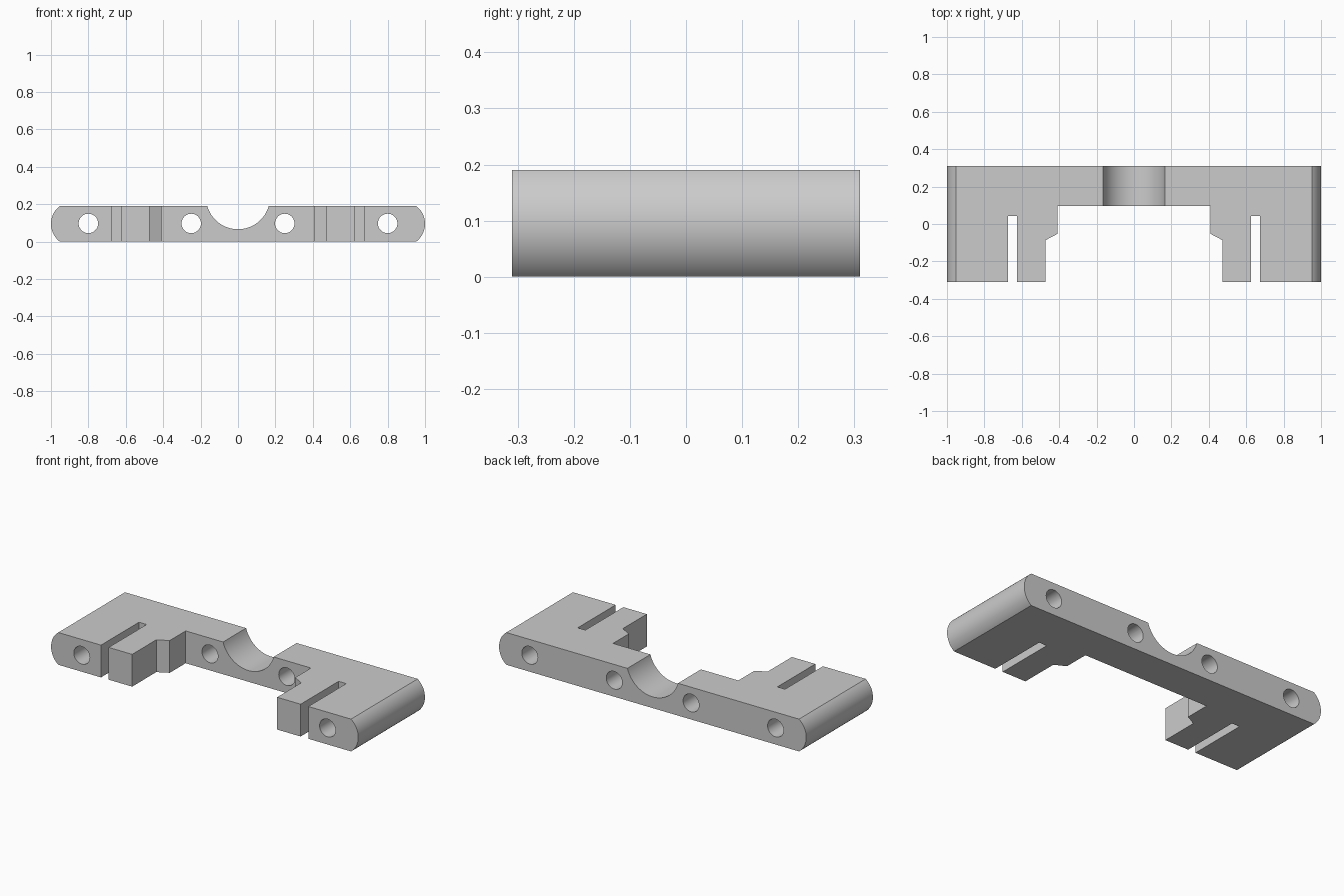
import bpy, bmesh, math
from mathutils import Vector

cube = bpy.data.objects.get("Cube")
if cube:
    bpy.data.objects.remove(cube, do_unlink=True)

HEIGHT, BACK = 0.19, 0.31

grey = bpy.data.materials.new("plain grey")
grey.use_nodes = True
colour = (0.6, 0.6, 0.6, 1)
grey.diffuse_color = colour
grey.node_tree.nodes["Principled BSDF"].inputs["Base Color"].default_value = colour


def prism(name, points, direction):
    """Extrude a closed outline of 3D points along a direction."""
    bm = bmesh.new()
    base = bm.faces.new([bm.verts.new(p) for p in points])
    new = bmesh.ops.extrude_face_region(bm, geom=[base], use_keep_orig=True)["geom"]
    verts = [v for v in new if isinstance(v, bmesh.types.BMVert)]
    bmesh.ops.translate(bm, verts=verts, vec=Vector(direction))
    bmesh.ops.recalc_face_normals(bm, faces=bm.faces)
    mesh = bpy.data.meshes.new(name)
    bm.to_mesh(mesh)
    bm.free()
    mesh.materials.append(grey)
    obj = bpy.data.objects.new(name, mesh)
    bpy.context.collection.objects.link(obj)
    return obj


def arc(cx, cz, r, start, end, steps):
    return [(cx + r * math.cos(start + (end - start) * i / steps),
             cz + r * math.sin(start + (end - start) * i / steps))
            for i in range(steps + 1)]


def mirrored(half):
    return half + [(-x, v) for x, v in reversed(half)]


def cut(target, tool, operation):
    mod = target.modifiers.new("cut", 'BOOLEAN')
    mod.operation, mod.solver, mod.object = operation, 'EXACT', tool
    bpy.context.view_layer.objects.active = target
    bpy.ops.object.modifier_apply(modifier=mod.name)
    bpy.data.objects.remove(tool, do_unlink=True)


# Plan outline: bridge, stepped arms and slots (oversized at the ends)
plan = mirrored([
    (1.1, BACK), (1.1, -BACK), (0.675, -BACK), (0.675, 0.043),
    (0.625, 0.043), (0.625, -BACK), (0.472, -BACK), (0.472, -0.086),
    (0.408, -0.052), (0.408, 0.096)])
bracket = prism("clamp_bracket", [(x, y, -0.1) for x, y in plan], (0, 0, 0.4))

# Front outline: bowed ends and the round saddle in the top
mid = HEIGHT / 2
bow, shoulder = 0.047, 0.953
radius = (mid ** 2 + bow ** 2) / (2 * bow)
swing = math.asin(mid / radius)
end = arc(shoulder + bow - radius, mid, radius, -swing, swing, 24)
saddle_r, saddle_z = 0.171, 0.237
lip = math.asin((saddle_z - HEIGHT) / saddle_r)
saddle = arc(0, saddle_z, saddle_r, -lip, -math.pi / 2, 20)
front = mirrored(end + saddle[:-1]) 
# The saddle's lowest point sits on the mirror line
front.insert(len(end) + len(saddle) - 1, saddle[-1])
section = prism("section_tool", [(x, -0.5, z) for x, z in front], (0, 1, 0))
cut(bracket, section, 'INTERSECT')

# Bolt holes running front to back
for x in (-0.8, -0.25, 0.25, 0.8):
    ring = arc(x, 0.097, 0.052, 0, 2 * math.pi, 40)[:-1]
    hole = prism("hole_tool", [(px, -0.5, pz) for px, pz in ring], (0, 1, 0))
    cut(bracket, hole, 'DIFFERENCE')

# Smooth curved walls, crisp corners
bpy.ops.object.select_all(action='DESELECT')
bracket.select_set(True)
bpy.context.view_layer.objects.active = bracket
bpy.ops.object.shade_smooth_by_angle(angle=math.radians(30))
